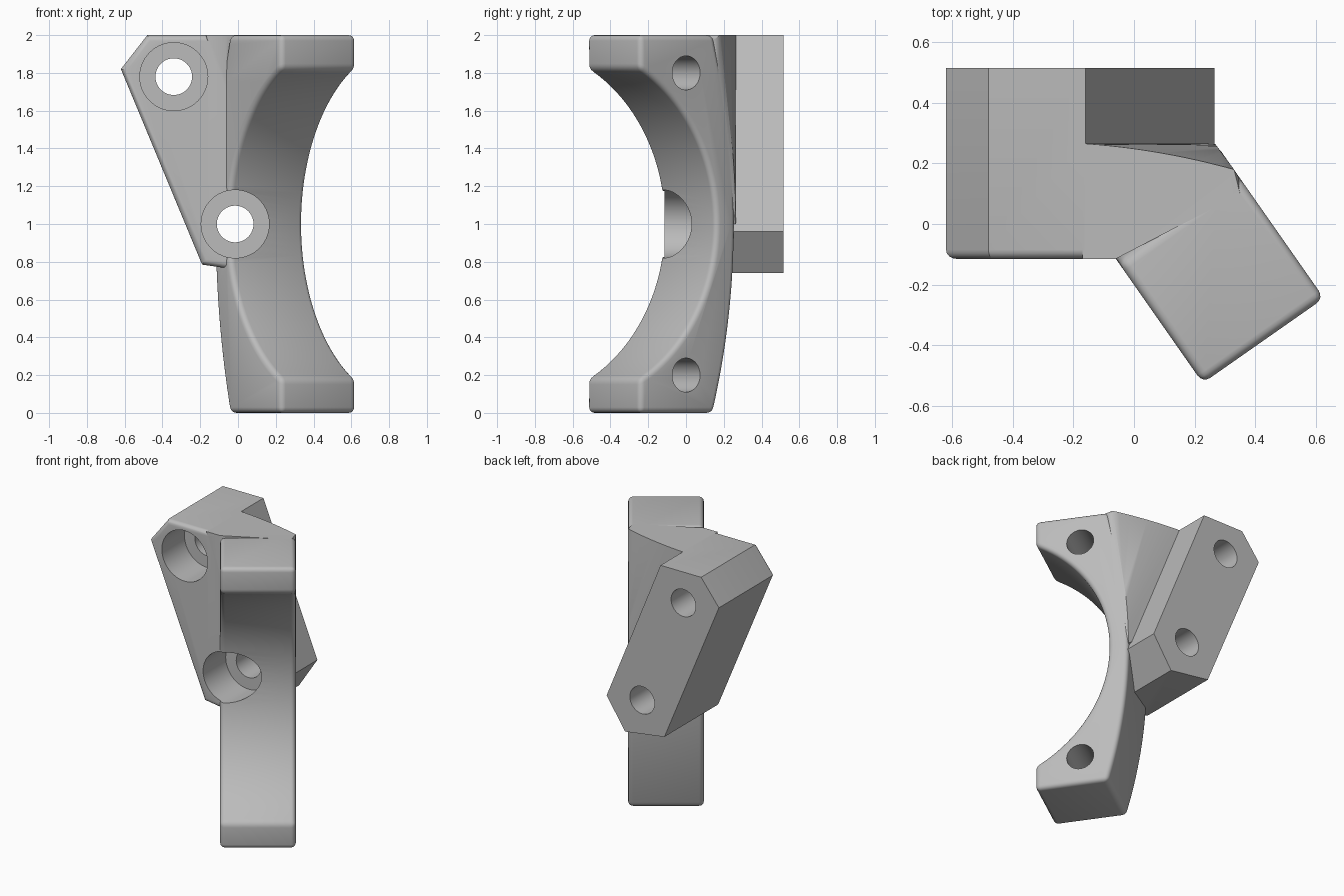
import bpy, bmesh, math
from mathutils import Vector, Matrix

if "Cube" in bpy.data.objects:
    bpy.data.objects.remove(bpy.data.objects["Cube"])

grey = bpy.data.materials.new("light_grey")
grey.use_nodes = True
grey.diffuse_color = (0.5, 0.5, 0.5, 1)
grey.node_tree.nodes["Principled BSDF"].inputs["Base Color"].default_value = (0.5, 0.5, 0.5, 1)

# Clamp axes: U is the depth of the clamp, W runs along the clamped tube
TURN = math.radians(35)
U = Vector((-math.sin(TURN), math.cos(TURN), 0))
W = Vector((math.cos(TURN), math.sin(TURN), 0))
W0, W1 = -0.115, 0.373
U_OPEN, U_IN, R_IN = -0.56, -1.0, 0.93
R_OUT, U_BACK = 3.64, 0.062


def clamp_point(u, w, z):
    return U * u + W * w + Vector((0, 0, z))


def back_u(z):
    return U_BACK - R_OUT + math.sqrt(R_OUT ** 2 - (z - 1) ** 2)


def finish(name, bm):
    bmesh.ops.recalc_face_normals(bm, faces=bm.faces)
    mesh = bpy.data.meshes.new(name)
    bm.to_mesh(mesh)
    bm.free()
    mesh.materials.append(grey)
    obj = bpy.data.objects.new(name, mesh)
    bpy.context.collection.objects.link(obj)
    return obj


def prism(name, points, sweep, bevel=0.03, pick=lambda e: True):
    """Extrude a closed outline and round the chosen sharp edges."""
    bm = bmesh.new()
    face = bm.faces.new([bm.verts.new(p) for p in points])
    out = bmesh.ops.extrude_face_region(bm, geom=[face])["geom"]
    bmesh.ops.translate(bm, vec=sweep, verts=[g for g in out if isinstance(g, bmesh.types.BMVert)])
    bmesh.ops.recalc_face_normals(bm, faces=bm.faces)
    edges = [e for e in bm.edges if e.calc_face_angle(0) > 0.35 and pick(e)]
    bmesh.ops.bevel(bm, geom=edges, offset=bevel, segments=4, profile=0.5, affect='EDGES')
    return finish(name, bm)


def cylinder(name, start, end, radius, sides=64):
    axis = end - start
    bm = bmesh.new()
    turn = axis.to_track_quat('Z', 'Y').to_matrix().to_4x4()
    bmesh.ops.create_cone(bm, cap_ends=True, segments=sides, radius1=radius, radius2=radius,
                          depth=axis.length, matrix=Matrix.Translation((start + end) / 2) @ turn)
    obj = finish(name, bm)
    obj.hide_render = True
    return obj


def combine(target, other, operation, keep=False):
    mod = target.modifiers.new("combine", 'BOOLEAN')
    mod.operation, mod.solver, mod.object = operation, 'EXACT', other
    bpy.context.view_layer.objects.active = target
    bpy.ops.object.modifier_apply(modifier=mod.name)
    if not keep:
        bpy.data.objects.remove(other)


# Curved clamp half
STEPS = 48
outline = []
half = math.acos((U_OPEN - U_IN) / R_IN)
for i in range(STEPS + 1):
    a = half * (2 * i / STEPS - 1)
    outline.append(clamp_point(U_IN + R_IN * math.cos(a), W0, 1 + R_IN * math.sin(a)))
outline.append(clamp_point(U_OPEN, W0, 2))
for i in range(STEPS + 1):
    z = 2 - 2 * i / STEPS
    outline.append(clamp_point(back_u(z), W0, z))
outline.append(clamp_point(U_OPEN, W0, 0))
clamp = prism("clamp_bracket", outline, W * (W1 - W0))

# Slanted mounting block, rounded along its front rim
Y0, Y1 = -0.115, 0.515
corners = [(-0.48, 2), (-0.62, 1.82), (-0.19, 0.785), (0.12, 0.74), (0.265, 0.96), (-0.16, 2)]
block = prism("mounting_block", [(x, Y0, z) for x, z in corners], Vector((0, Y1 - Y0, 0)),
              pick=lambda e: all(v.co.y < Y0 + 0.01 for v in e.verts)
              and sum(v.co.x for v in e.verts) < 0)

# Web joining the block to the clamp
Y_WEB = 0.265
web_points = [(-0.17, Y0, 2), (-0.06, Y0, 2), (-0.06, Y0, 1.7), (-0.17, Y_WEB, 2),
              (0.24, Y_WEB, 1.02), (0.05, 0.1, 1.02)]
for i in range(13):
    t = i / 12
    web_points.append((-0.16 + 0.49 * t, Y_WEB - 0.035 * t - 0.05 * t * t, 2))
    z = 1 + 0.98 * t
    web_points.append(clamp_point(back_u(z), W1 - 0.002, z))
web_points.append(clamp_point(-0.12, W1 - 0.03, 2))
bm = bmesh.new()
for p in web_points:
    bm.verts.new(p)
hull = bmesh.ops.convex_hull(bm, input=bm.verts)
loose = [v for v in bm.verts if not v.link_faces]
bmesh.ops.delete(bm, geom=loose, context='VERTS')
web = finish("web", bm)

# Clear the tube space from block and web, then fuse everything
tube = cylinder("tube_cutter", clamp_point(U_IN, -1, 1), clamp_point(U_IN, 1, 1), R_IN + 0.003, 128)
combine(block, tube, 'DIFFERENCE', keep=True)
combine(web, tube, 'DIFFERENCE')
combine(clamp, block, 'UNION')
combine(clamp, web, 'UNION')

# Counterbored bolt holes through the block
for x, z in [(-0.34, 1.78), (-0.015, 1.0)]:
    for radius, end in [(0.18, 0.14), (0.097, 0.8)]:
        combine(clamp, cylinder("bolt_cutter", Vector((x, -0.6, z)), Vector((x, end, z)), radius),
                'DIFFERENCE')

# Blind screw holes in the side of the clamp
for z in (0.2, 1.8):
    combine(clamp, cylinder("screw_cutter", clamp_point(-0.26, 0.0, z), clamp_point(-0.26, 0.6, z), 0.09),
            'DIFFERENCE')

bpy.ops.object.select_all(action='DESELECT')
clamp.select_set(True)
bpy.context.view_layer.objects.active = clamp
bpy.ops.object.shade_smooth_by_angle(angle=math.radians(28))
